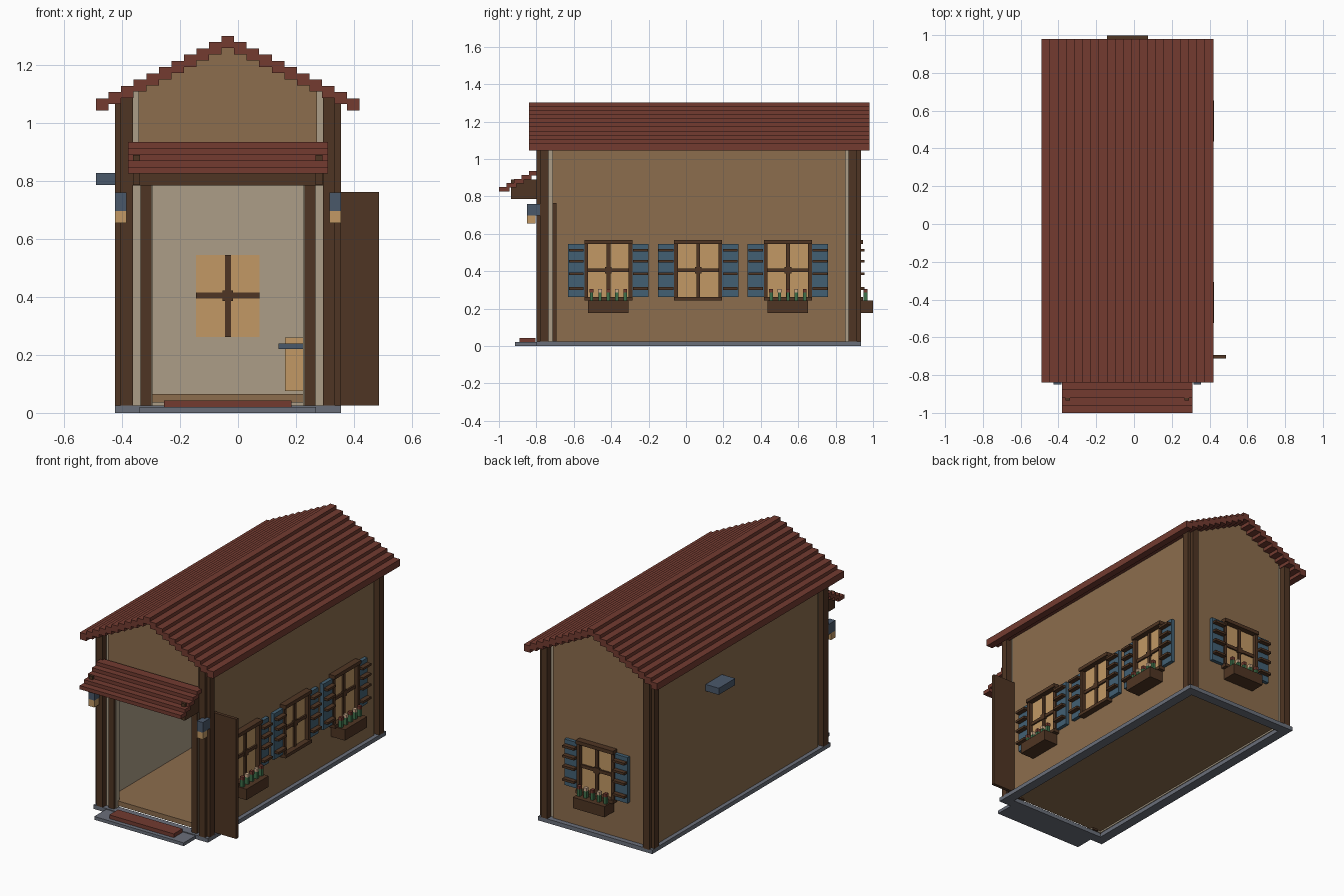
import bpy

cube = bpy.data.objects.get("Cube")
if cube:
    bpy.data.objects.remove(cube, do_unlink=True)


def material(name, rgb):
    """Flat colour from display values 0-255, stored as linear."""
    lin = [((c / 255 + 0.055) / 1.055) ** 2.4 for c in rgb] + [1.0]
    m = bpy.data.materials.new(name)
    m.use_nodes = True
    m.diffuse_color = lin
    bsdf = next(n for n in m.node_tree.nodes if n.type == 'BSDF_PRINCIPLED')
    bsdf.inputs["Base Color"].default_value = lin
    return m


RED = material("roof red", (115, 59, 48))
WOOD = material("dark wood", (79, 53, 35))
WALL = material("wall brown", (140, 109, 77))
PALE = material("pale plaster", (172, 158, 135))
GLASS = material("warm glass", (194, 153, 101))
BLUE = material("shutter blue", (66, 96, 115))
SLATE = material("slate blue", (74, 88, 106))
STONE = material("stone grey", (106, 111, 122))
GREEN = material("leaf green", (62, 112, 74))
PETAL = material("petal cream", (205, 172, 140))

FACES = [(0, 1, 3, 2), (4, 6, 7, 5), (0, 4, 5, 1),
         (2, 3, 7, 6), (0, 2, 6, 4), (1, 5, 7, 3)]


def make(name, verts, faces, mat):
    me = bpy.data.meshes.new(name)
    me.from_pydata(verts, [], faces)
    me.materials.append(mat)
    ob = bpy.data.objects.new(name, me)
    bpy.context.collection.objects.link(ob)
    return ob


def boxes(name, mat, items, place=lambda x, y, z: (x, y, z)):
    """One object from boxes given as (x0, x1, y0, y1, z0, z1)."""
    verts, faces = [], []
    for b in items:
        n = len(verts)
        verts += [place(x, y, z) for x in b[:2] for y in b[2:4] for z in b[4:]]
        faces += [tuple(n + i for i in f) for f in FACES]
    return make(name, verts, faces, mat)


def prism(name, mat, pts, y0, y1):
    """Extrude an x-z outline along y."""
    n = len(pts)
    verts = [(x, y, z) for y in (y0, y1) for x, z in pts]
    faces = [tuple(range(n)), tuple(range(2 * n - 1, n - 1, -1))]
    faces += [(i, i + n, (i + 1) % n + n, (i + 1) % n) for i in range(n)]
    return make(name, verts, faces, mat)


CX, CY = -0.035, 0.0675      # house centre
HX, HY = 0.39, 0.8675        # half size at the corner posts


def mirrored(x0, x1, y0, y1, z0, z1, sx, sy):
    """Box measured from the house centre, flipped to a chosen corner."""
    return (*sorted((CX + sx * x0, CX + sx * x1)),
            *sorted((CY + sy * y0, CY + sy * y1)), z0, z1)


# Foundation ring, doorstep, mat and floor
boxes("foundation", STONE, [
    (CX - HX, CX - 0.33, CY - HY, CY + HY, 0, 0.025),
    (CX + 0.33, CX + HX, CY - HY, CY + HY, 0, 0.025),
    (CX - 0.33, CX + 0.33, CY - HY, CY - HY + 0.06, 0, 0.025),
    (CX - 0.33, CX + 0.33, CY + HY - 0.06, CY + HY, 0, 0.025)])
boxes("doorstep", STONE, [(-0.34, 0.27, -0.915, -0.8, 0, 0.02)])
boxes("door_mat", RED, [(-0.255, 0.185, -0.89, -0.805, 0.02, 0.043)])
boxes("floor", WALL, [(CX - 0.34, CX + 0.34, -0.75, 0.88, 0.035, 0.065)])

# Corner posts with a stepped cross-section
corners = [(sx, sy) for sx in (-1, 1) for sy in (-1, 1)]
for sx, sy in corners:
    side = "left" if sx > 0 else "right"
    end = "front" if sy < 0 else "back"
    boxes(f"{end}_{side}_post", WOOD, [
        mirrored(HX - 0.062, HX, HY - 0.065, HY - 0.02, 0.02, 1.085, sx, sy),
        mirrored(HX - 0.062, HX - 0.02, HY - 0.045, HY, 0.02, 1.092, sx, sy)])

# Side walls: plaster core with outer cladding
for sx, side in ((1, "left"), (-1, "right")):
    boxes(f"{side}_wall_core", PALE, [
        mirrored(0.325, 0.355, -0.82, 0.82, 0.025, 1.1, sx, 1)])
    boxes(f"{side}_wall_cladding", WALL, [
        mirrored(0.355, 0.365, -0.78, 0.785, 0.025, 1.095, sx, 1)])


def gable(half, bottom):
    """Outline under the sloping roof."""
    eave = 1.275 - 0.497 * half
    return [(CX - half, bottom), (CX + half, bottom),
            (CX + half, eave), (CX, 1.275), (CX - half, eave)]


# Back and front walls
prism("back_wall_core", PALE, gable(0.34, 0.025), 0.865, 0.895)
prism("back_wall_cladding", WALL, gable(0.31, 0.025), 0.895, 0.905)
prism("front_gable_core", PALE, gable(0.34, 0.8), -0.765, -0.735)
prism("front_gable_cladding", WALL, gable(0.308, 0.83), -0.775, -0.765)
boxes("front_wall_strips", PALE, [
    mirrored(0.26, 0.335, 0.8025, 0.8325, 0.025, 0.82, s, -1) for s in (-1, 1)])

# Door surround and open door
boxes("door_frame", WOOD, [
    mirrored(0.264, 0.302, 0.795, 0.85, 0.025, 0.82, s, -1) for s in (-1, 1)]
    + [mirrored(-0.33, 0.33, 0.795, 0.86, 0.785, 0.84, 1, -1)])
boxes("open_door", WOOD, [(0.29, 0.487, -0.713, -0.693, 0.025, 0.763)])

# Stepped awning on two brackets
boxes("awning_brackets", WOOD, [
    mirrored(0.303, 0.327, 0.84, 1.003, 0.787, 0.89, s, -1) for s in (-1, 1)])
boxes("awning", RED, [
    (CX - 0.345, CX + 0.345, -1 + 0.04 * i, -0.945 + 0.04 * i,
     0.826 + 0.0215 * i, 0.849 + 0.0215 * i) for i in range(5)])

# Wall lanterns
for sx, side in ((1, "left"), (-1, "right")):
    boxes(f"{side}_lantern_cap", SLATE, [
        mirrored(0.35, HX, HY - 0.02, HY + 0.05, 0.697, 0.76, sx, -1)])
    boxes(f"{side}_lantern_lamp", GLASS, [
        mirrored(0.35, HX, HY + 0.005, HY + 0.05, 0.655, 0.697, sx, -1)])

# Vent box on the plain side
boxes("vent_box", SLATE, [(-0.49, -0.39, 0.22, 0.38, 0.787, 0.828)])

# Counter inside
boxes("counter_body", GLASS, [(0.162, 0.29, 0.0, 0.4, 0.075, 0.26)])
boxes("counter_top", SLATE, [(0.14, 0.29, -0.02, 0.42, 0.22, 0.24)])

# Roof: overlapping planks stepping up to the ridge
W, RISE = 0.91 / 21, 0.0215
boxes("roof_planks", RED, [
    (CX + (i - 0.5) * W, CX + (i + 0.5) * W, -0.84, 0.98,
     1.259 - RISE * abs(i), 1.301 - RISE * abs(i)) for i in range(-10, 11)])


def window(label, place, flowers):
    """Shuttered window; u runs along the wall, d points outwards."""
    mid, lo, hi = 0.405, 0.262, 0.545
    boxes(f"{label}_glass", GLASS, [(-0.11, 0.11, -0.045, 0.006, lo, hi)], place)
    boxes(f"{label}_frame", WOOD, [
        (-0.128, -0.108, -0.005, 0.03, lo, hi),
        (0.108, 0.128, -0.005, 0.03, lo, hi),
        (-0.128, 0.128, -0.005, 0.04, hi, hi + 0.022),
        (-0.128, 0.128, -0.005, 0.04, lo - 0.02, lo)], place)
    boxes(f"{label}_glazing_bars", WOOD, [
        (-0.01, 0.01, -0.05, 0.016, lo, hi),
        (-0.11, 0.11, -0.05, 0.016, mid - 0.01, mid + 0.01),
        (-0.018, 0.018, -0.053, 0.02, mid - 0.018, mid + 0.018)], place)
    sides = ((-0.215, -0.128), (0.128, 0.215))
    boxes(f"{label}_shutters", BLUE, [
        (a, b, -0.002, 0.022, lo, hi) for a, b in sides], place)
    boxes(f"{label}_shutter_slats", WOOD, [
        (a + 0.004, b - 0.004, 0.01, 0.05, z, z + 0.014)
        for a, b in sides for z in (0.3, 0.38, 0.445, 0.505)], place)
    if not flowers:
        return
    boxes(f"{label}_flower_box", WOOD, [
        (-0.108, 0.108, -0.002, 0.094, 0.175, 0.242)], place)
    spots = [-0.09 + 0.045 * i for i in range(5)]
    boxes(f"{label}_stems", GREEN, [
        (u - 0.009, u + 0.009, 0.045, 0.065, 0.24, 0.285) for u in spots], place)
    for mat, kind, first in ((RED, "red", 0), (PETAL, "cream", 1)):
        boxes(f"{label}_{kind}_flowers", mat, [
            (u - 0.01, u + 0.01, 0.044, 0.066, 0.285, 0.305)
            for u in spots[first::2]], place)


# Three windows along one side, one at the back
for i, label in enumerate(("front_window", "middle_window", "rear_window")):
    window(label, lambda u, d, z, c=-0.415 + 0.48 * i: (0.33 + d, c + u, z), i != 1)
window("back_window", lambda u, d, z: (CX - u, 0.905 + d, z), True)

# Consistent outward normals everywhere
import bmesh
for ob in bpy.context.collection.objects:
    if ob.type == 'MESH':
        bm = bmesh.new()
        bm.from_mesh(ob.data)
        bmesh.ops.recalc_face_normals(bm, faces=bm.faces)
        bm.to_mesh(ob.data)
        bm.free()
